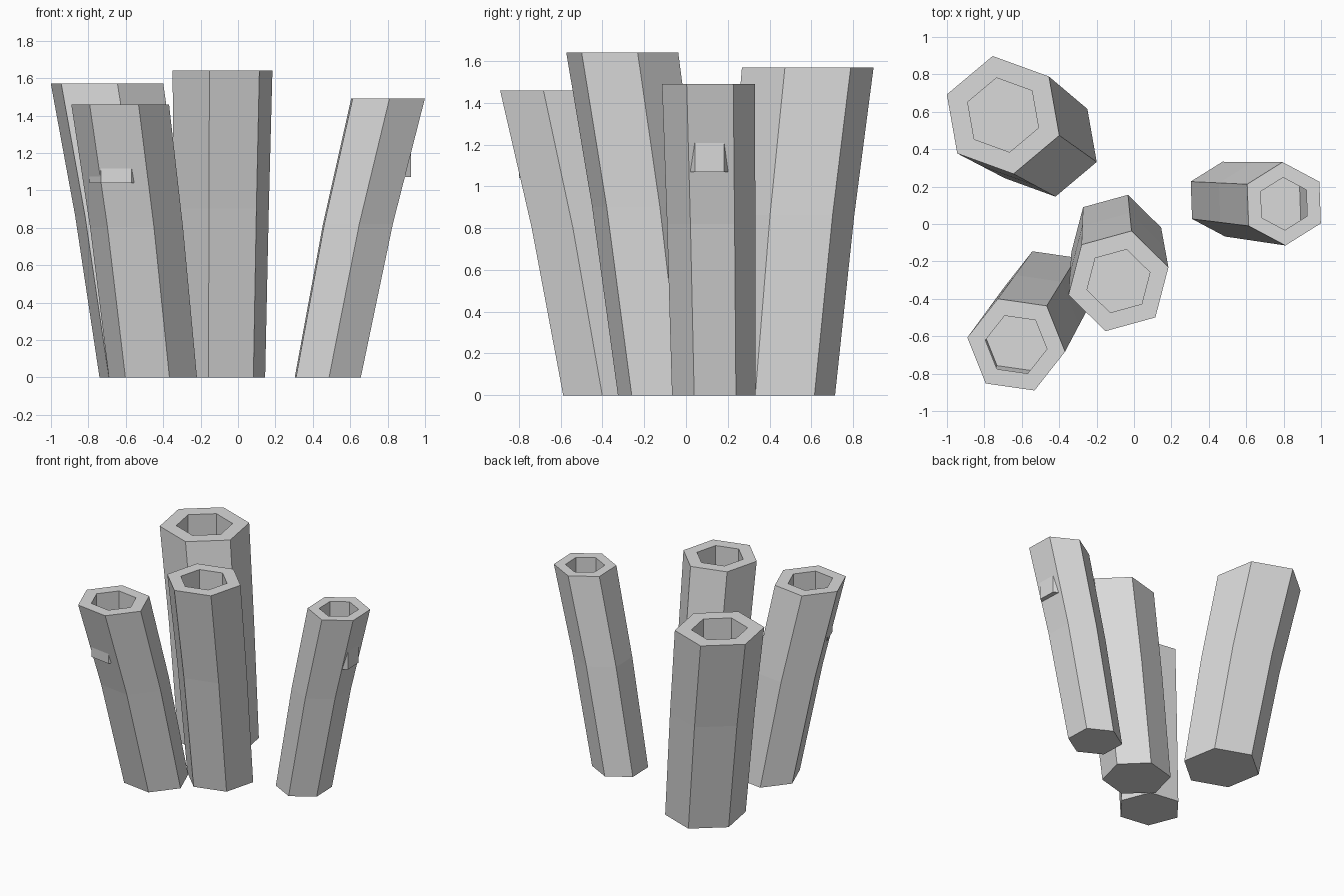
import bpy, bmesh, math

if "Cube" in bpy.data.objects:
    bpy.data.objects.remove(bpy.data.objects["Cube"])

stone = bpy.data.materials.new("light_grey")
stone.diffuse_color = (0.7, 0.7, 0.7, 1)
stone.use_nodes = True
stone.node_tree.nodes["Principled BSDF"].inputs["Base Color"].default_value = stone.diffuse_color

HOLE_DEPTH = 0.42   # vertical hole sunk into each top
HOLE_RATIO = 0.63   # hole radius relative to top radius


def hexagon(bm, x, y, z, r, deg):
    """Ring of six vertices."""
    return [bm.verts.new((x + r * math.cos(math.radians(deg + 60 * i)),
                          y + r * math.sin(math.radians(deg + 60 * i)), z))
            for i in range(6)]


def tube(name, base, top, height, deg):
    """Leaning six-sided tube with a slight bend; base and top are (x, y, radius)."""
    bm = bmesh.new()
    mid = [(a + b) / 2 for a, b in zip(base, top)]
    hole_r = top[2] * HOLE_RATIO
    # Outer wall, rim, then the straight-down hole wall
    sections = [(base[0], base[1], 0, base[2]),
                (mid[0], mid[1], height * 0.55, mid[2]),
                (top[0], top[1], height, top[2]),
                (top[0], top[1], height, hole_r),
                (top[0], top[1], height - HOLE_DEPTH, hole_r)]
    rings = [hexagon(bm, *s, deg) for s in sections]
    for a, b in zip(rings, rings[1:]):
        for i in range(6):
            j = (i + 1) % 6
            bm.faces.new((a[i], a[j], b[j], b[i]))
    bm.faces.new(rings[0][::-1])   # underside
    bm.faces.new(rings[-1])        # hole floor
    mesh = bpy.data.meshes.new(name)
    bm.to_mesh(mesh)
    bm.free()
    mesh.materials.append(stone)
    obj = bpy.data.objects.new(name, mesh)
    bpy.context.collection.objects.link(obj)


tube("back_left_tube", (-0.47, 0.43, 0.288), (-0.70, 0.583, 0.32), 1.57, -20)
tube("front_left_tube", (-0.455, -0.367, 0.238), (-0.63, -0.645, 0.264), 1.46, -8.2)
tube("centre_tube", (-0.095, -0.085, 0.249), (-0.083, -0.305, 0.277), 1.64, 15.4)
tube("right_tube", (0.48, 0.133, 0.20), (0.802, 0.108, 0.223), 1.49, 32)
